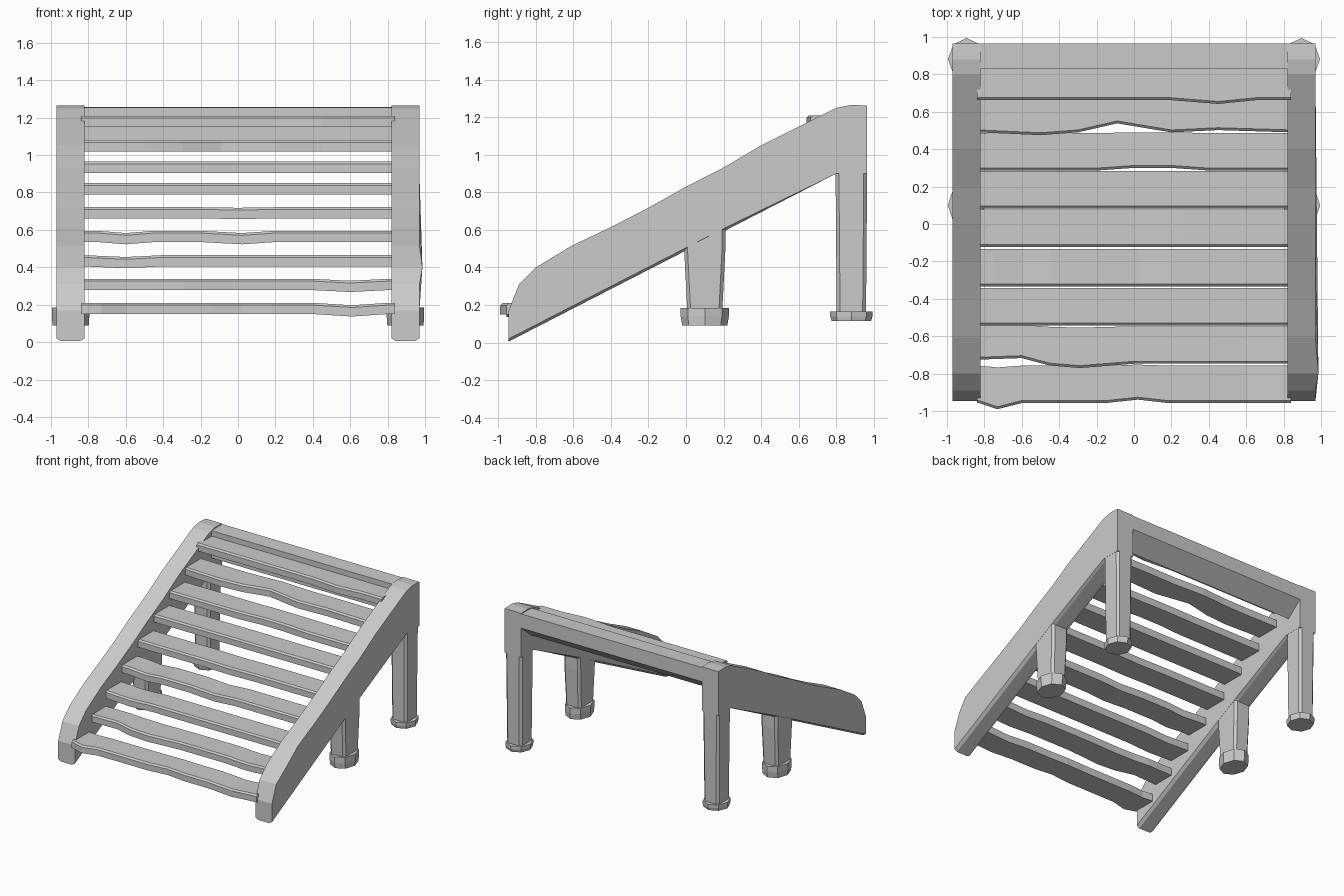
import bpy, bmesh
from math import cos, sin, pi

if "Cube" in bpy.data.objects:
    bpy.data.objects.remove(bpy.data.objects["Cube"])


def finish(bm, name):
    bmesh.ops.recalc_face_normals(bm, faces=bm.faces)
    me = bpy.data.meshes.new(name)
    bm.to_mesh(me)
    bm.free()
    ob = bpy.data.objects.new(name, me)
    bpy.context.collection.objects.link(ob)
    return ob


def loft(name, rings):
    """Closed solid through rings of equal point count."""
    bm = bmesh.new()
    vs = [[bm.verts.new(p) for p in r] for r in rings]
    n = len(rings[0])
    for a, b in zip(vs, vs[1:]):
        for i in range(n):
            j = (i + 1) % n
            bm.faces.new((a[i], a[j], b[j], b[i]))
    bm.faces.new(vs[0])
    bm.faces.new(vs[-1])
    return finish(bm, name)


def rect(cx, cy, hx, hy, z):
    c = 0.018  # small corner chamfer
    return [(cx + x, cy + y, z) for x, y in (
        (-hx, -hy + c), (-hx + c, -hy), (hx - c, -hy), (hx, -hy + c),
        (hx, hy - c), (hx - c, hy), (-hx + c, hy), (-hx, hy - c))]


def octagon(cx, cy, rx, ry, z):
    return [(cx + rx * cos(i * pi / 4), cy + ry * sin(i * pi / 4), z) for i in range(8)]


# Side profile of the sloped side rails (y, z)
RAIL = [(-0.945, 0.005), (-0.01, 0.485), (0.21, 0.597), (0.80, 0.90), (0.965, 0.90),
        (0.965, 1.262), (0.88, 1.266), (0.80, 1.25), (0.60, 1.15), (0.40, 1.05),
        (0.20, 0.932), (0.0, 0.83), (-0.20, 0.718), (-0.40, 0.615), (-0.61, 0.515),
        (-0.80, 0.40), (-0.89, 0.31), (-0.945, 0.17)]

for s, side in ((-1, "left"), (1, "right")):
    # Side rail with a narrow chamfer along its lower edge
    rings = []
    for x, lift in ((0.82, 0.015), (0.845, 0), (0.945, 0), (0.97, 0.015)):
        ring = []
        for i, (y, z) in enumerate(RAIL):
            bulge = 0.016 if (s > 0 and x > 0.96 and i == 15) else 0
            ring.append((s * (x + bulge), y, z + (lift if i < 3 else 0)))
        rings.append(ring)
    loft(side + "_rail", rings)

    # Legs and octagonal feet
    for name, cy, top, bot, ztop, z0, z1, ry in (
            ("middle_leg", 0.10, 0.11, 0.093, 0.62, 0.09, 0.185, 0.128),
            ("back_leg", 0.881, 0.084, 0.078, 1.0, 0.115, 0.165, 0.113)):
        cx = s * 0.895
        loft(f"{side}_{name}", [rect(cx, cy, 0.068, bot, z1 - 0.02),
                                rect(cx, cy, 0.074, top, ztop - 0.12),
                                rect(cx, cy, 0.074, top, ztop)])
        zm = (z0 + z1) / 2
        loft(f"{side}_{name}_foot", [octagon(cx, cy, 0.097, ry - 0.008, z0),
                                     octagon(cx, cy, 0.1, ry, zm),
                                     octagon(cx, cy, 0.1, ry, z1)])

# Top crossbeam with slanted underside
BEAM = [(0.83, 1.03), (0.965, 1.14), (0.965, 1.257), (0.83, 1.254)]
loft("top_beam", [[(x, y, z) for y, z in BEAM] for x in (-0.84, 0.84)])

# Slats: uneven edge offsets per slat as x: (dy, dz)
WOBBLE = {
    0: {-0.83: (0, 0), -0.73: (-0.033, 0), -0.6: (0, 0), -0.15: (0, 0), 0.02: (0.018, 0),
        0.18: (0, 0), 0.4: (0, 0), 0.61: (0, -0.013), 0.8: (0, 0)},
    1: {-0.83: (0.022, 0), -0.6: (0.03, 0), -0.45: (-0.01, 0), -0.29: (-0.023, 0),
        0: (0, 0), 0.4: (0, 0), 0.6: (0, -0.01), 0.8: (0, 0)},
    2: {-0.83: (0, 0), -0.6: (0, -0.01), -0.4: (0, 0)},
    3: {-0.75: (0, 0), -0.6: (0, -0.012), -0.45: (0, 0), -0.2: (0, 0), 0.02: (0, -0.012),
        0.2: (0, 0)},
    4: {-0.25: (0, 0), 0: (0, -0.004), 0.25: (0, 0)},
    6: {-0.2: (0, 0), 0.0: (0.014, 0), 0.2: (0.014, 0), 0.4: (0, 0)},
    7: {-0.83: (0, 0), -0.5: (-0.015, 0), -0.3: (0, 0), -0.09: (0.048, 0), 0.2: (0, 0),
        0.45: (0.012, 0)},
    8: {0.2: (0, 0), 0.45: (-0.02, 0), 0.65: (0, 0)},
}
FRONT = [-0.957, -0.747, -0.543, -0.335, -0.123, 0.083, 0.286, 0.49, 0.662]
BASE = [0.15, 0.278, 0.405, 0.535, 0.662, 0.79, 0.905, 1.02, 1.15]
for k, (y, z) in enumerate(zip(FRONT, BASE)):
    pts = {-0.84: (0, 0), 0.84: (0, 0)}
    w = WOBBLE.get(k, {})
    pts.update(w)
    if -0.83 in w:
        pts[-0.84] = w[-0.83]
    rings = []
    for x in sorted(pts):
        dy, dz = pts[x]
        f, b, t = y + dy, y + 0.2 + dy * 0.3, z + dz
        rings.append([(x, f, t), (x, f, t + 0.048), (x, f + 0.013, t + 0.06),
                      (x, b, t + 0.06), (x, b, t)])
    loft(f"slat_{k + 1}", rings)
